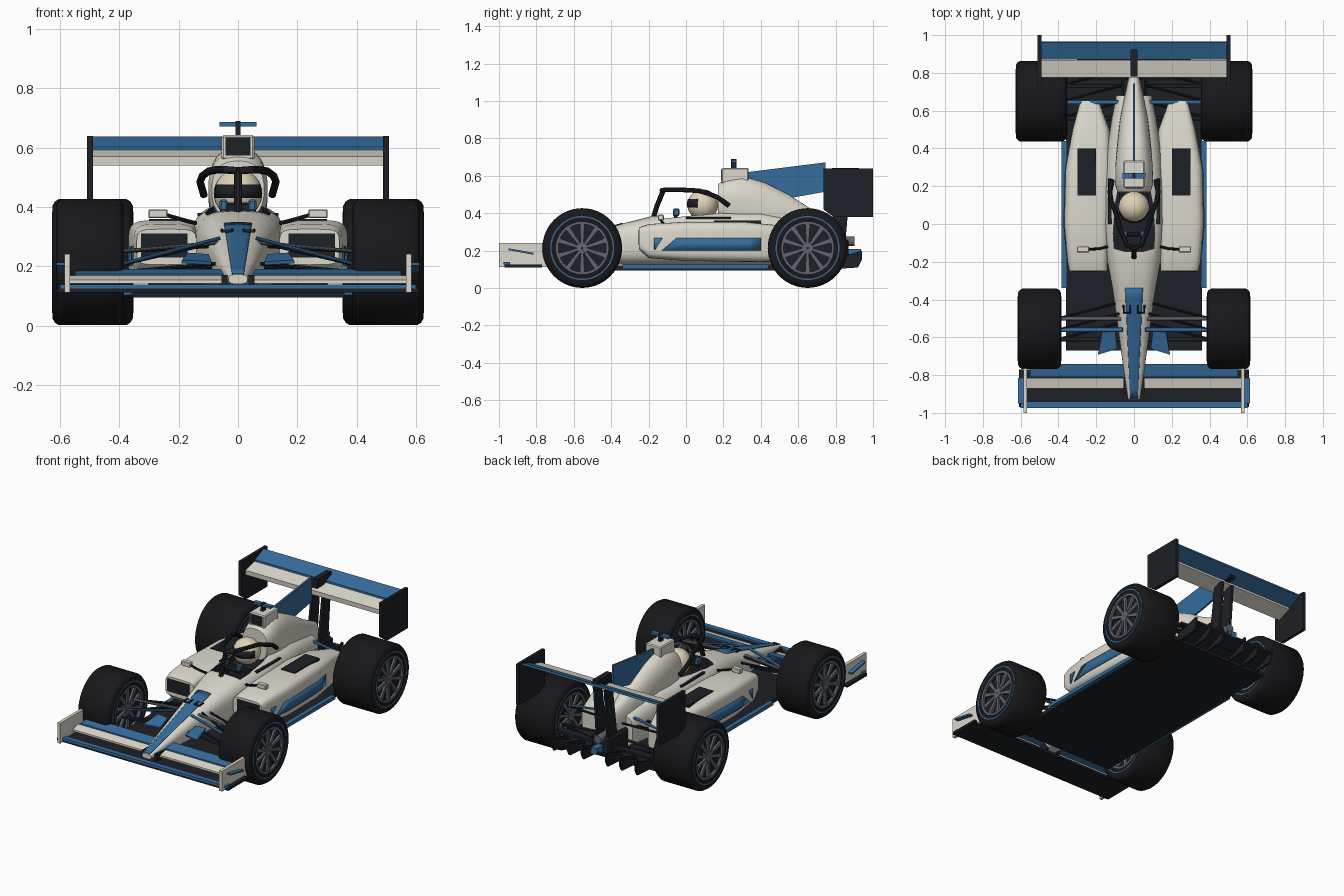
import bpy, bmesh, math
from mathutils import Vector

if "Cube" in bpy.data.objects:
    bpy.data.objects.remove(bpy.data.objects["Cube"])

def material(name, r, g, b):
    m = bpy.data.materials.new(name)
    m.diffuse_color = (r, g, b, 1)
    m.use_nodes = True
    m.node_tree.nodes["Principled BSDF"].inputs["Base Color"].default_value = m.diffuse_color
    return m

WHITE = material("cream", 0.72, 0.69, 0.61)
BLUE = material("blue", 0.035, 0.15, 0.33)
DARK = material("carbon", 0.012, 0.014, 0.018)
RUBBER = material("rubber", 0.009, 0.009, 0.011)
GREY = material("rim_grey", 0.12, 0.13, 0.15)
SKIN = material("helmet_cream", 0.75, 0.65, 0.47)

def finish(name, bm, mat, mirror=False, smooth=False, solid=0):
    bmesh.ops.recalc_face_normals(bm, faces=bm.faces)
    me = bpy.data.meshes.new(name)
    bm.to_mesh(me)
    bm.free()
    me.materials.append(mat)
    ob = bpy.data.objects.new(name, me)
    bpy.context.collection.objects.link(ob)
    if smooth:
        bpy.ops.object.select_all(action='DESELECT')
        ob.select_set(True)
        bpy.context.view_layer.objects.active = ob
        bpy.ops.object.shade_smooth_by_angle(angle=math.radians(35))
    if solid:
        s = ob.modifiers.new("thickness", 'SOLIDIFY')
        s.thickness, s.offset = solid, 0
    if mirror:
        ob.modifiers.new("mirror", 'MIRROR')
    return ob

def skin(name, rings, mat, mirror=False, closed=True, loop=False, smooth=True, solid=0):
    """Join rows of points with quads; closed rows get end caps."""
    bm = bmesh.new()
    rows = [[bm.verts.new(p) for p in r] for r in rings]
    n = len(rows[0])
    pairs = list(zip(rows, rows[1:])) + ([(rows[-1], rows[0])] if loop else [])
    for a, b in pairs:
        for i in range(n if closed else n - 1):
            j = (i + 1) % n
            bm.faces.new((a[i], a[j], b[j], b[i]))
    if closed and not loop:
        bm.faces.new(rows[0])
        bm.faces.new(rows[-1])
    return finish(name, bm, mat, mirror, smooth, solid)

def box(name, x0, x1, y0, y1, z0, z1, mat, mirror=False, bevel=0):
    ob = skin(name, [[(x0, y0, z), (x1, y0, z), (x1, y1, z), (x0, y1, z)] for z in (z0, z1)],
              mat, mirror, smooth=False)
    if bevel:
        ob.modifiers.new("bevel", 'BEVEL').width = bevel
    return ob

def side_plate(name, x0, x1, yz, mat, mirror=False):
    return skin(name, [[(x, y, z) for y, z in yz] for x in (x0, x1)], mat, mirror, smooth=False)

def tube(name, pts, r, mat, mirror=False, n=10, flat=1.0):
    pts = [Vector(p) for p in pts]
    rings = []
    for i, p in enumerate(pts):
        t = (pts[min(i + 1, len(pts) - 1)] - pts[max(i - 1, 0)]).normalized()
        u = t.cross(Vector((0, 0, 1)) if abs(t.z) < 0.9 else Vector((0, 1, 0))).normalized()
        v = t.cross(u)
        rings.append([p + r * (u * math.cos(2 * math.pi * k / n) + v * flat * math.sin(2 * math.pi * k / n))
                      for k in range(n)])
    return skin(name, rings, mat, mirror)

def hull(name, stations, e, mat, mirror=False, n=40):
    """Loft of rounded sections; station = y, x0, x1, z0, z1."""
    def pw(v):
        return math.copysign(abs(v) ** (2 / e), v)
    rings = []
    for y, x0, x1, z0, z1 in stations:
        rings.append([((x0 + x1) / 2 + (x1 - x0) / 2 * pw(math.cos(2 * math.pi * k / n)), y,
                       (z0 + z1) / 2 + (z1 - z0) / 2 * pw(math.sin(2 * math.pi * k / n))) for k in range(n)])
    return skin(name, rings, mat, mirror)

def sample(stations, y):
    for a, b in zip(stations, stations[1:]):
        if a[0] <= y <= b[0]:
            t = (y - a[0]) / (b[0] - a[0])
            return [p + t * (q - p) for p, q in zip(a, b)]

# central tub with nose
TUB = [(y, -w, w, a, b) for y, w, a, b in (
    (-.93, .032, .14, .172), (-.75, .058, .135, .225), (-.55, .085, .13, .285), (-.34, .115, .125, .345),
    (-.18, .145, .12, .385), (0, .163, .12, .4), (.2, .157, .12, .41), (.4, .143, .12, .41),
    (.55, .12, .12, .38), (.68, .095, .13, .34))]
tub = hull("tub_and_nose", TUB, 3, WHITE)

# cockpit opening
outline = [(.05, -.145), (.105, -.13), (.11, -.05), (.1, .1), (.085, .18)]
outline += [(-x, y) for x, y in reversed(outline)]
cutter = skin("cockpit_cutter", [[(x, y, z) for x, y in outline] for z in (.29, .6)], DARK, smooth=False)
cut = tub.modifiers.new("cockpit", 'BOOLEAN')
cut.operation, cut.object, cut.solver = 'DIFFERENCE', cutter, 'EXACT'
cut.material_mode = 'TRANSFER'
bpy.context.view_layer.objects.active = tub
bpy.ops.object.modifier_apply(modifier=cut.name)
bpy.data.objects.remove(cutter)

# blue nose stripe following the tub
rows = []
for i in range(13):
    y = -.925 + i * .585 / 12
    _, _, w, z0, z1 = sample(TUB, y)
    sw = .02 + .027 * i / 12
    rows.append([(sw * k / 3, y, (z0 + z1) / 2 + (z1 - z0) / 2 * (1 - abs(sw * k / 3 / w) ** 3) ** (1 / 3) + .002)
                 for k in range(-3, 4)])
skin("nose_stripe", rows, BLUE, closed=False, solid=.004)
tube("nose_sensor", [(.02, -.43, .323), (.02, -.47, .32), (.055, -.47, .318), (.055, -.43, .322)], .005, DARK, True)

# engine cover, airbox, fin and camera
hull("engine_cover", [(y, -w, w, a, b) for y, w, a, b in (
    (.17, .088, .36, .555), (.21, .1, .34, .582), (.3, .1, .3, .6), (.42, .09, .25, .565),
    (.55, .075, .2, .5), (.65, .056, .2, .435), (.78, .028, .2, .37))], 2.5, WHITE)
box("airbox", -.055, .055, .19, .335, .56, .642, WHITE, bevel=.006)
box("airbox_inlet", -.042, .042, .187, .2, .573, .634, DARK)
side_plate("shark_fin", -.006, .006, [(.33, .56), (.33, .62), (.745, .672), (.745, .515), (.55, .48)], BLUE)
box("camera_post", -.009, .009, .24, .27, .635, .69, DARK)
box("camera_bar", -.062, .062, .242, .27, .672, .686, BLUE)

# sidepods
POD = [(-.25, .14, .342, .205, .325), (-.2, .14, .352, .16, .342), (0, .13, .37, .145, .355),
       (.3, .12, .362, .14, .355), (.5, .13, .325, .14, .335), (.65, .185, .285, .15, .3)]
hull("sidepod", POD, 5, WHITE, True)
box("sidepod_inlet", .17, .328, -.254, -.24, .23, .31, DARK, True)
box("sidepod_louvre", .2, .3, .15, .4, .345, .36, DARK, True)
box("cockpit_side_slot", .11, .137, .0, .24, .37, .38, DARK, True)
for name, spans in (("sidepod_stripe", ((.2, -.13, .4), (.268, -.05, .4))),
                    ("sidepod_flash", ((.205, -.17, -.165), (.268, -.17, -.125)))):
    rows = [[(sample(POD, a + (b - a) * i / 8)[2] + .001, a + (b - a) * i / 8, z) for i in range(9)]
            for z, a, b in spans]
    skin(name, rows, BLUE, True, closed=False, solid=.006)

# floor and diffuser
box("floor", -.36, .36, -.67, .79, .095, .12, DARK)
box("floor_edge", .358, .385, -.34, .44, .103, .125, BLUE, True)
side_plate("diffuser_ramp", -.3, .3, [(.76, .1), (.93, .17), (.93, .185), (.76, .12)], DARK)
for x in (.08, .18, .29):
    side_plate("diffuser_strake", x, x + .012, [(.77, .1), (.92, .11), (.94, .15), (.94, .2), (.77, .15)], DARK, True)
box("gearbox", -.065, .065, .64, .87, .13, .26, DARK, bevel=.01)
box("rear_beam", -.33, .33, .79, .84, .185, .2, DARK)
tube("exhaust", [(0, .76, .25), (0, .9, .25)], .026, GREY, n=16)
box("rear_light", -.02, .02, .86, .935, .17, .21, BLUE)

# rear wing
side_plate("rear_wing_main", -.492, .492, [(.777, .54), (.775, .57), (.868, .592), (.868, .575)], WHITE)
side_plate("rear_wing_flap", -.492, .492, [(.872, .585), (.872, .602), (.962, .638), (.965, .625)], BLUE)
side_plate("rear_wing_endplate", .49, .51, [(.735, .42), (.735, .64), (1, .64), (1, .38), (.79, .38)], DARK, True)
side_plate("rear_wing_pylon", .03, .046, [(.76, .22), (.85, .22), (.88, .57), (.81, .57)], DARK, True)
box("flap_actuator", -.018, .018, .78, .925, .585, .642, DARK)

# front wing
box("front_wing_plane", -.61, .61, -.97, -.77, .111, .127, DARK)
box("front_wing_lip", -.6, .6, -.975, -.94, .125, .139, BLUE)
side_plate("front_wing_main", -.575, .575, [(-.87, .142), (-.87, .154), (-.815, .168), (-.815, .158)], WHITE)
side_plate("front_wing_flap", -.55, .55, [(-.81, .164), (-.81, .174), (-.742, .19), (-.742, .18)], BLUE)
box("front_wing_mount", .035, .055, -.9, -.76, .125, .17, DARK, True)
side_plate("front_wing_endplate", .566, .586, [(-1, .112), (-1, .242), (-.74, .242), (-.74, .112)], WHITE, True)
side_plate("endplate_winglet", .584, .613, [(-.95, .203), (-.95, .213), (-.815, .188), (-.815, .178)], BLUE, True)

# helmet, steering wheel and halo
bm = bmesh.new()
bmesh.ops.create_uvsphere(bm, u_segments=32, v_segments=16, radius=.082)
bmesh.ops.translate(bm, verts=bm.verts, vec=(0, .09, .445))
finish("helmet", bm, SKIN, smooth=True)
skin("visor", [[(.084 * c * math.sin(a), .09 - .084 * c * math.cos(a), z)
                for a in [math.radians(d) for d in range(-70, 71, 10)]]
               for z, c in ((.43, .985), (.455, .995), (.475, .935))], DARK, closed=False, solid=.003)
box("driver_torso", -.08, .08, .02, .16, .28, .37, DARK)
box("steering_wheel", -.06, .06, -.065, -.045, .37, .415, DARK, bevel=.006)
box("steering_grip", .035, .062, -.07, -.035, .385, .425, BLUE, True, .006)
tube("halo_pillar", [(0, -.175, .375), (0, -.155, .44), (0, -.12, .525)], .014, DARK)
tube("halo_hoop", [(0, -.13, .522), (.04, -.11, .525), (.075, -.02, .525), (.1, .07, .52), (.12, .12, .505),
                   (.128, .17, .485), (.115, .23, .44)], .013, DARK, True)

# mirrors
box("mirror", .237, .302, -.15, -.118, .362, .392, WHITE, True, .004)
tube("mirror_stalk", [(.14, -.12, .345), (.18, -.13, .355), (.24, -.135, .372)], .007, DARK, True)

# suspension and turning vanes
for y, a, b, m in ((-.5, .27, .25, GREY), (-.56, .285, .205, BLUE), (-.61, .2, .18, DARK),
                   (.56, .27, .24, DARK), (.645, .31, .27, BLUE), (.73, .2, .19, DARK)):
    tube("suspension_arm", [(.06, y, a + .01), (.4, y, b)], .011, m, True, flat=.6)
    tube("suspension_brace", [(.06, y + .09, a), (.4, y, b)], .007, DARK, True)
skin("turning_vane", [[(.1, -.57, .235), (.17, -.57, .24)], [(.09, -.66, .21), (.19, -.69, .215)]][::1],
     BLUE, True, closed=False, solid=.012, smooth=False)

# wheels
def lathe(name, prof, cy, mat, n=56):
    rings = [[(x, cy + r * math.cos(2 * math.pi * k / n), .214 + r * math.sin(2 * math.pi * k / n))
              for k in range(n)] for x, r in prof]
    return skin(name, rings, mat, True, loop=True)

for pos, cy, a, b in (("front", -.555, .386, .614), ("rear", .65, .355, .626)):
    lathe(pos + "_tyre", [(a, .14), (a, .19), (a + .008, .204), (a + .022, .213), (b - .022, .213),
                          (b - .008, .204), (b, .19), (b, .14)], cy, RUBBER)
    for s, x in ((-1, a), (1, b)):
        lathe(pos + "_tyre_band", [(x - .002, .164), (x + .002, .164), (x + .002, .171), (x - .002, .171)], cy, BLUE)
        lathe(pos + "_rim", [(x - s * .015, .128), (x, .128), (x, .141), (x - s * .015, .141)], cy, GREY)
        lathe(pos + "_hub", [(x - s * .03, .004), (x - s * .004, .004), (x - s * .004, .03), (x - s * .03, .034)], cy, GREY)
        bm = bmesh.new()
        for k in range(10):
            t = 2 * math.pi * (k + .5) / 10
            c, q = math.cos(t), math.sin(t)
            f = [[bm.verts.new((xx, cy + r * c - w * q, .214 + r * q + w * c))
                  for r, w in ((.02, -.007), (.132, -.013), (.132, .013), (.02, .007))]
                 for xx in (x - s * .02, x - s * .006)]
            bm.faces.new(f[0])
            bm.faces.new(f[1])
            for i in range(4):
                j = (i + 1) % 4
                bm.faces.new((f[0][i], f[0][j], f[1][j], f[1][i]))
        finish(pos + "_spokes", bm, GREY, True)
    tube(pos + "_brake_drum", [(a + .03, cy, .214), (b - .03, cy, .214)], .14, DARK, True, n=40)
